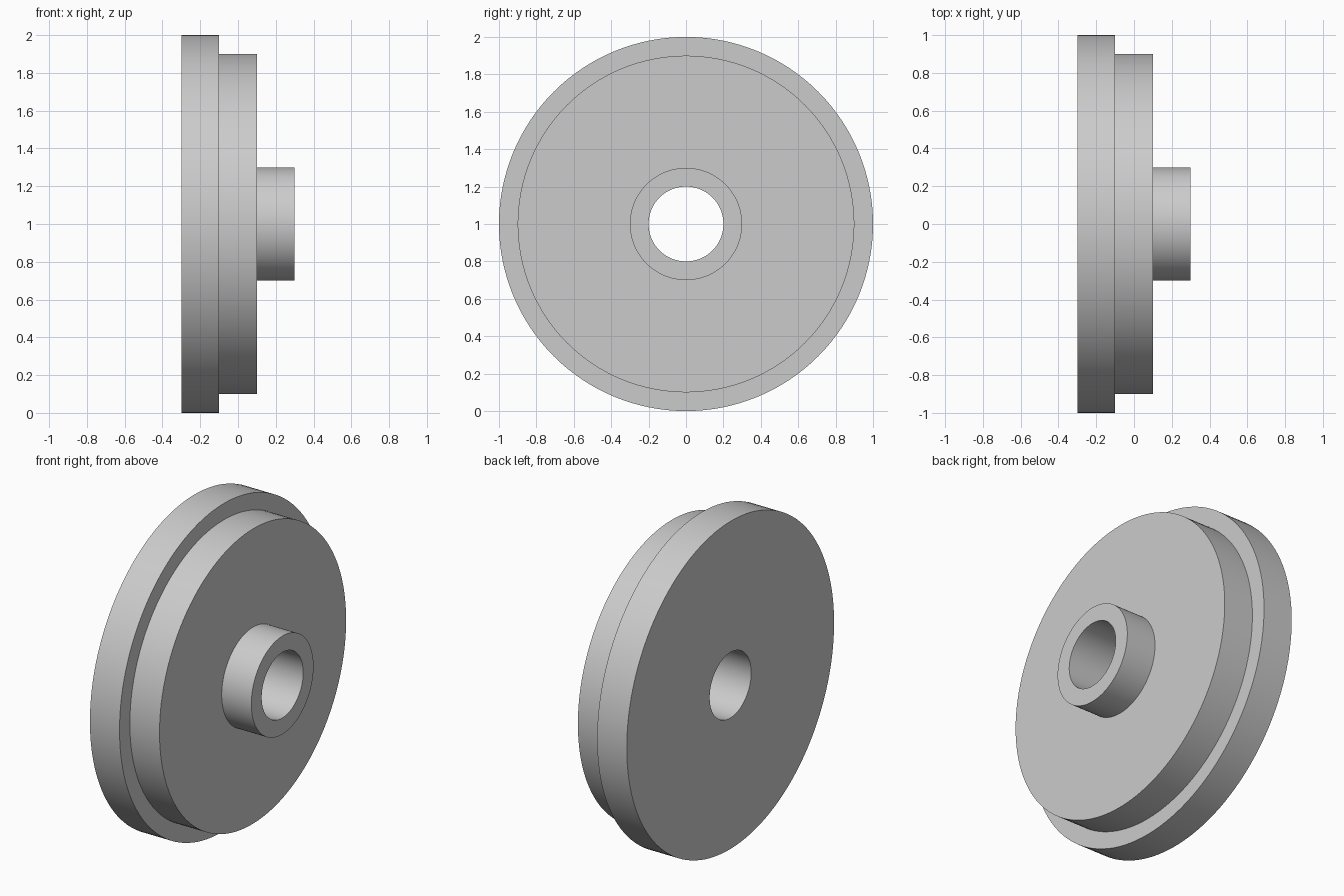
import bpy
import bmesh
import math
from mathutils import Matrix, Vector

cube = bpy.data.objects.get("Cube")
if cube:
    bpy.data.objects.remove(cube, do_unlink=True)

SEGMENTS = 128


def make_material(name, color):
    mat = bpy.data.materials.new(name)
    mat.use_nodes = True
    mat.diffuse_color = color
    bsdf = next(n for n in mat.node_tree.nodes if n.type == "BSDF_PRINCIPLED")
    bsdf.inputs["Base Color"].default_value = color
    return mat


def lathe(name, profile, center, mat):
    """Revolve a closed (x, radius) profile around the x axis."""
    bm = bmesh.new()
    rings = []
    for i in range(SEGMENTS):
        turn = Matrix.Rotation(math.tau * i / SEGMENTS, 3, "X")
        rings.append([bm.verts.new(turn @ Vector((x, 0, r)) + center) for x, r in profile])
    count = len(profile)
    for i, ring in enumerate(rings):
        after = rings[(i + 1) % SEGMENTS]
        for j in range(count):
            k = (j + 1) % count
            bm.faces.new((ring[j], ring[k], after[k], after[j]))
    bmesh.ops.recalc_face_normals(bm, faces=bm.faces)
    mesh = bpy.data.meshes.new(name)
    bm.to_mesh(mesh)
    bm.free()
    mesh.materials.append(mat)
    obj = bpy.data.objects.new(name, mesh)
    bpy.context.collection.objects.link(obj)
    bpy.ops.object.select_all(action="DESELECT")
    obj.select_set(True)
    bpy.context.view_layer.objects.active = obj
    bpy.ops.object.shade_smooth_by_angle(angle=math.radians(30))
    return obj


grey = make_material("light grey", (0.6, 0.6, 0.6, 1))

# Stepped disc: wide flange, narrower body, hub and through bore
bore, hub, body, flange = 0.2, 0.3, 0.9, 1.0
lathe("flanged_disc", [
    (-0.3, bore), (-0.3, flange),
    (-0.1, flange), (-0.1, body),
    (0.1, body), (0.1, hub),
    (0.3, hub), (0.3, bore),
], Vector((0, 0, 1)), grey)
